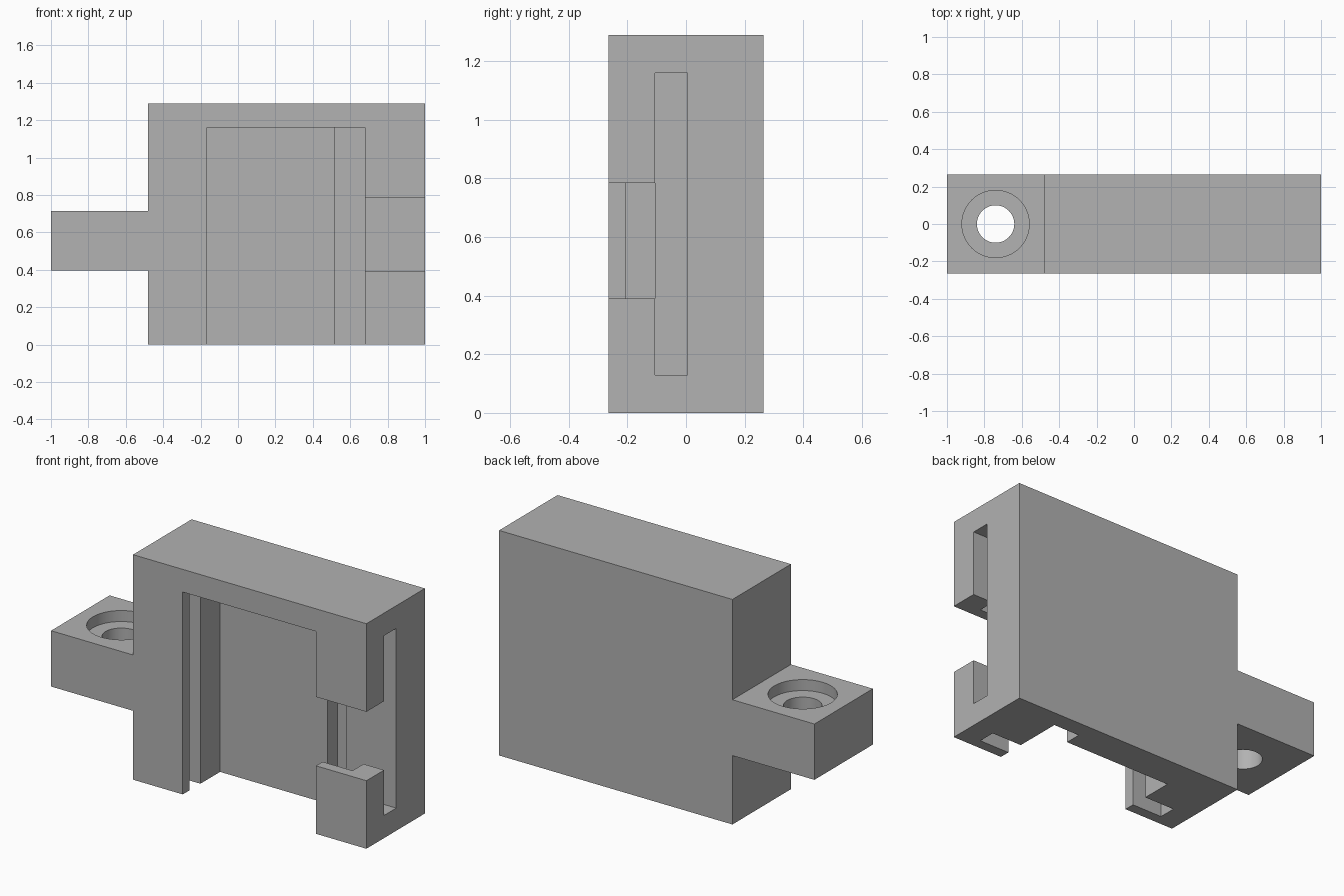
import bpy
import bmesh
from math import radians
from mathutils import Matrix, Vector

if "Cube" in bpy.data.objects:
    bpy.data.objects.remove(bpy.data.objects["Cube"], do_unlink=True)

grey = bpy.data.materials.new("plain_grey")
grey.use_nodes = True
COLOUR = (0.445, 0.445, 0.445, 1.0)
grey.diffuse_color = COLOUR
grey.node_tree.nodes["Principled BSDF"].inputs["Base Color"].default_value = COLOUR


def add_object(name, bm):
    bmesh.ops.recalc_face_normals(bm, faces=bm.faces)
    mesh = bpy.data.meshes.new(name)
    bm.to_mesh(mesh)
    bm.free()
    mesh.materials.append(grey)
    obj = bpy.data.objects.new(name, mesh)
    bpy.context.collection.objects.link(obj)
    return obj


def extrude(name, points, offset):
    """Extrude a closed flat outline into a solid."""
    bm = bmesh.new()
    face = bm.faces.new([bm.verts.new(p) for p in points])
    result = bmesh.ops.extrude_face_region(bm, geom=[face])
    verts = [v for v in result["geom"] if isinstance(v, bmesh.types.BMVert)]
    bmesh.ops.translate(bm, verts=verts, vec=Vector(offset))
    return add_object(name, bm)


def box(name, x0, x1, y0, y1, z0, z1):
    outline = [(x0, y0, z0), (x1, y0, z0), (x1, y1, z0), (x0, y1, z0)]
    return extrude(name, outline, (0, 0, z1 - z0))


def cylinder(name, x, radius, z0, z1):
    bm = bmesh.new()
    bmesh.ops.create_cone(bm, cap_ends=True, segments=64, radius1=radius,
                          radius2=radius, depth=z1 - z0,
                          matrix=Matrix.Translation((x, 0, (z0 + z1) / 2)))
    return add_object(name, bm)


# Block with its side mounting tab, as one front outline
HALF = 0.265
outline = [(-0.48, 0), (1, 0), (1, 1.29), (-0.48, 1.29),
           (-0.48, 0.715), (-1, 0.715), (-1, 0.395), (-0.48, 0.395)]
body = extrude("housing_body", [(x, -HALF, z) for x, z in outline], (0, 2 * HALF, 0))

# Front pocket in plan: side grooves behind the lips, stepped floor
LEFT, RIGHT, TOP = -0.165, 0.68, 1.16
LIP, SHELF, GROOVE = -0.205, -0.105, 0.19
plan = [(LEFT, -0.4), (LEFT, LIP), (LEFT - GROOVE, LIP), (LEFT - GROOVE, SHELF),
        (LEFT, SHELF), (LEFT, 0.073), (0.515, 0.073), (0.515, 0.167),
        (RIGHT, 0.167), (RIGHT, SHELF), (RIGHT + GROOVE, SHELF),
        (RIGHT + GROOVE, LIP), (RIGHT, LIP), (RIGHT, -0.4)]
cutters = [
    extrude("pocket_cutter", [(x, y, -0.1) for x, y in plan], (0, 0, TOP + 0.1)),
    # Slot through the side wall, and the notch that splits the front lip
    box("slot_cutter", 0.6, 1.1, SHELF, 0.005, 0.13, TOP),
    box("notch_cutter", 0.6, 1.1, -0.4, SHELF, 0.39, 0.785),
    # Screw hole and counterbore in the tab
    cylinder("hole_cutter", -0.74, 0.1, 0.2, 0.9),
    cylinder("counterbore_cutter", -0.74, 0.18, 0.652, 0.9),
]
for cutter in cutters:
    cutter.hide_render = True
    mod = body.modifiers.new(cutter.name, "BOOLEAN")
    mod.operation = "DIFFERENCE"
    mod.solver = "EXACT"
    mod.object = cutter

# Bake the cuts and drop the cutters
depsgraph = bpy.context.evaluated_depsgraph_get()
finished = bpy.data.meshes.new_from_object(body.evaluated_get(depsgraph))
body.modifiers.clear()
body.data = finished
for cutter in cutters:
    bpy.data.objects.remove(cutter, do_unlink=True)

# Smooth round walls, sharp edges elsewhere
bpy.ops.object.select_all(action="DESELECT")
body.select_set(True)
bpy.context.view_layer.objects.active = body
bpy.ops.object.shade_smooth_by_angle(angle=radians(30))
